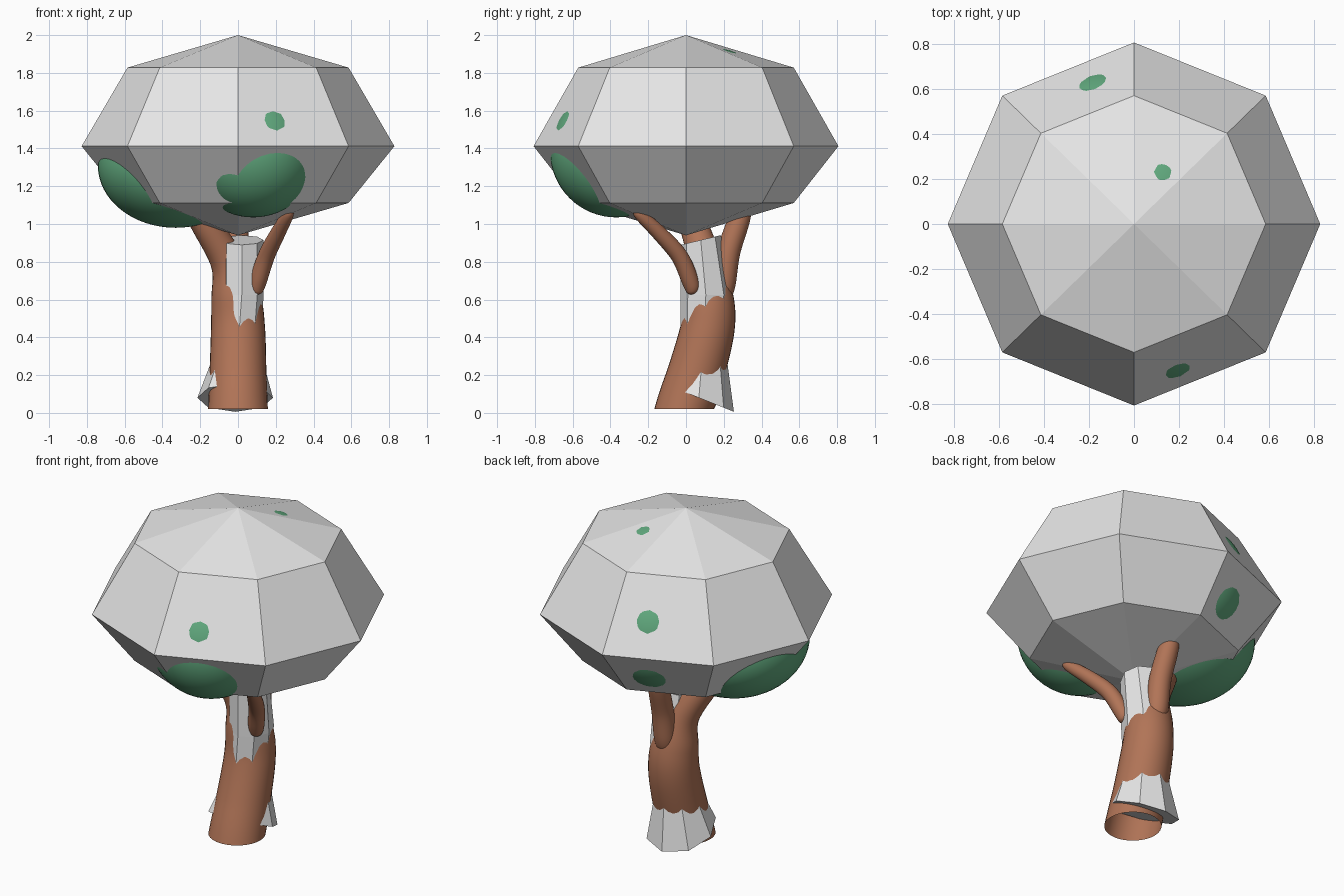
import bpy, bmesh, math
from mathutils import Vector
from mathutils.bvhtree import BVHTree

if "Cube" in bpy.data.objects:
    bpy.data.objects.remove(bpy.data.objects["Cube"])


def material(name, rgb):
    m = bpy.data.materials.new(name)
    m.diffuse_color = (*rgb, 1)
    m.use_nodes = True
    m.node_tree.nodes["Principled BSDF"].inputs["Base Color"].default_value = m.diffuse_color
    return m


GREY = material("pale grey", (0.8, 0.8, 0.8))
BROWN = material("bark brown", (0.44, 0.175, 0.095))
GREEN = material("leaf green", (0.12, 0.40, 0.21))
UP = Vector((0, 0, 1))


def finish(name, bm, mat, smooth):
    me = bpy.data.meshes.new(name)
    bm.normal_update()
    for f in bm.faces:
        f.smooth = smooth
    bm.to_mesh(me)
    bm.free()
    me.materials.append(mat)
    ob = bpy.data.objects.new(name, me)
    bpy.context.collection.objects.link(ob)
    return ob


def loft(rings, sides, cap_start, cap_end):
    """Skin rings given as (centre, radius x, radius y, normal)."""
    bm = bmesh.new()
    loops = []
    for c, rx, ry, n in rings:
        q = UP.rotation_difference(Vector(n).normalized())
        loops.append([bm.verts.new(Vector(c) + q @ Vector(
            (rx * math.cos(a), ry * math.sin(a), 0)))
            for a in (2 * math.pi * i / sides for i in range(sides))])
    for lo, hi in zip(loops, loops[1:]):
        for i in range(sides):
            j = (i + 1) % sides
            bm.faces.new((lo[i], lo[j], hi[j], hi[i]))
    if cap_start:
        bm.faces.new(loops[0][::-1])
    if cap_end:
        bm.faces.new(loops[-1])
    return bm


def limb(name, pts, cap_start=True, flat_start=False):
    """Smooth round limb through (x, y, z, radius) points."""
    p = [Vector(v) for v in pts]
    p = [2 * p[0] - p[1]] + p + [2 * p[-1] - p[-2]]
    path = []
    for a, b, c, d in zip(p, p[1:], p[2:], p[3:]):
        for k in range(8):
            t = k / 8
            path.append(0.5 * (2 * b + (c - a) * t + (2 * a - 5 * b + 4 * c - d) * t * t
                               + (3 * b - a - 3 * c + d) * t ** 3))
    path.append(p[-2])
    rings = []
    for i, v in enumerate(path):
        n = (path[min(i + 1, len(path) - 1)] - path[max(i - 1, 0)]).xyz
        if flat_start and i < 6:
            n = UP.lerp(n.normalized(), i / 6)
        rings.append((v.xyz, v.w, v.w, n))
    finish(name, loft(rings, 32, cap_start, True), BROWN, True)


def ball(name, centre, radii):
    bm = bmesh.new()
    bmesh.ops.create_uvsphere(bm, u_segments=48, v_segments=32, radius=1)
    for v in bm.verts:
        v.co = Vector(centre) + Vector([a * b for a, b in zip(v.co, radii)])
    finish(name, bm, GREEN, True)


# Faceted canopy: eight-sided, flatter underneath
bm = bmesh.new()
bmesh.ops.create_uvsphere(bm, u_segments=8, v_segments=4, radius=1)
for v in bm.verts:
    v.co = (v.co.x * 0.828, v.co.y * 0.807,
            1.412 + v.co.z * (0.588 if v.co.z > 0 else 0.472 if v.co.z < -0.9 else 0.425))
bm.normal_update()
surface = BVHTree.FromBMesh(bm)
finish("canopy", bm, GREY, False)

# Leaf clumps: one large, three just breaking through the canopy
ball("large_leaf_clump", (-0.33, 0, 1.31), (0.412, 0.42, 0.33))
for name, spot, size in (("front_leaf_clump", (0.197, -0.66, 1.55), 0.06),
                         ("top_leaf_clump", (0.13, 0.235, 1.93), 0.04),
                         ("back_leaf_clump", (-0.18, 0.62, 1.22), 0.095)):
    R = 0.35
    loc, normal, _, _ = surface.find_nearest(Vector(spot))
    if normal.dot(loc - Vector((0, 0, 1.41))) < 0:
        normal = -normal
    ball(name, loc - normal * math.sqrt(R * R - size * size), (R, R, R))

# Smooth leaning trunk that bends to the left at the top, open underneath
limb("trunk", [(0, -0.01, 0.02, 0.158), (0, 0.05, 0.2, 0.151), (0, 0.115, 0.45, 0.143),
               (-0.012, 0.12, 0.62, 0.13), (-0.055, 0.1, 0.8, 0.092),
               (-0.175, 0.04, 1.0, 0.075), (-0.26, 0, 1.12, 0.06)],
     cap_start=False, flat_start=True)

# Side branches with rounded lower ends
limb("right_branch", [(0.095, 0.04, 0.625, 0.004), (0.098, 0.035, 0.645, 0.033),
                      (0.108, 0.022, 0.7, 0.045), (0.15, -0.035, 0.83, 0.045),
                      (0.21, -0.14, 0.95, 0.04), (0.265, -0.245, 1.05, 0.03),
                      (0.28, -0.27, 1.08, 0.01)])
limb("back_branch", [(0, 0.185, 0.59, 0.004), (0, 0.19, 0.615, 0.045),
                     (0, 0.2, 0.68, 0.062), (0, 0.225, 0.85, 0.062),
                     (-0.01, 0.28, 1.02, 0.058), (-0.015, 0.31, 1.12, 0.045)])

# Faceted inner trunk with a flared, tilted foot
core = [((-0.015, 0.068, 0.08), 0.2, 0.2, (0, 0.4, 1)),
        ((0.0, 0.09, 0.34), 0.115, 0.12, (0, 0.05, 1)),
        ((0.02, 0.105, 0.625), 0.116, 0.135, (0, 0, 1)),
        ((0.02, 0.078, 0.915), 0.115, 0.11, (0, -0.24, 1))]
finish("faceted_trunk", loft(core, 8, True, True), GREY, False)
